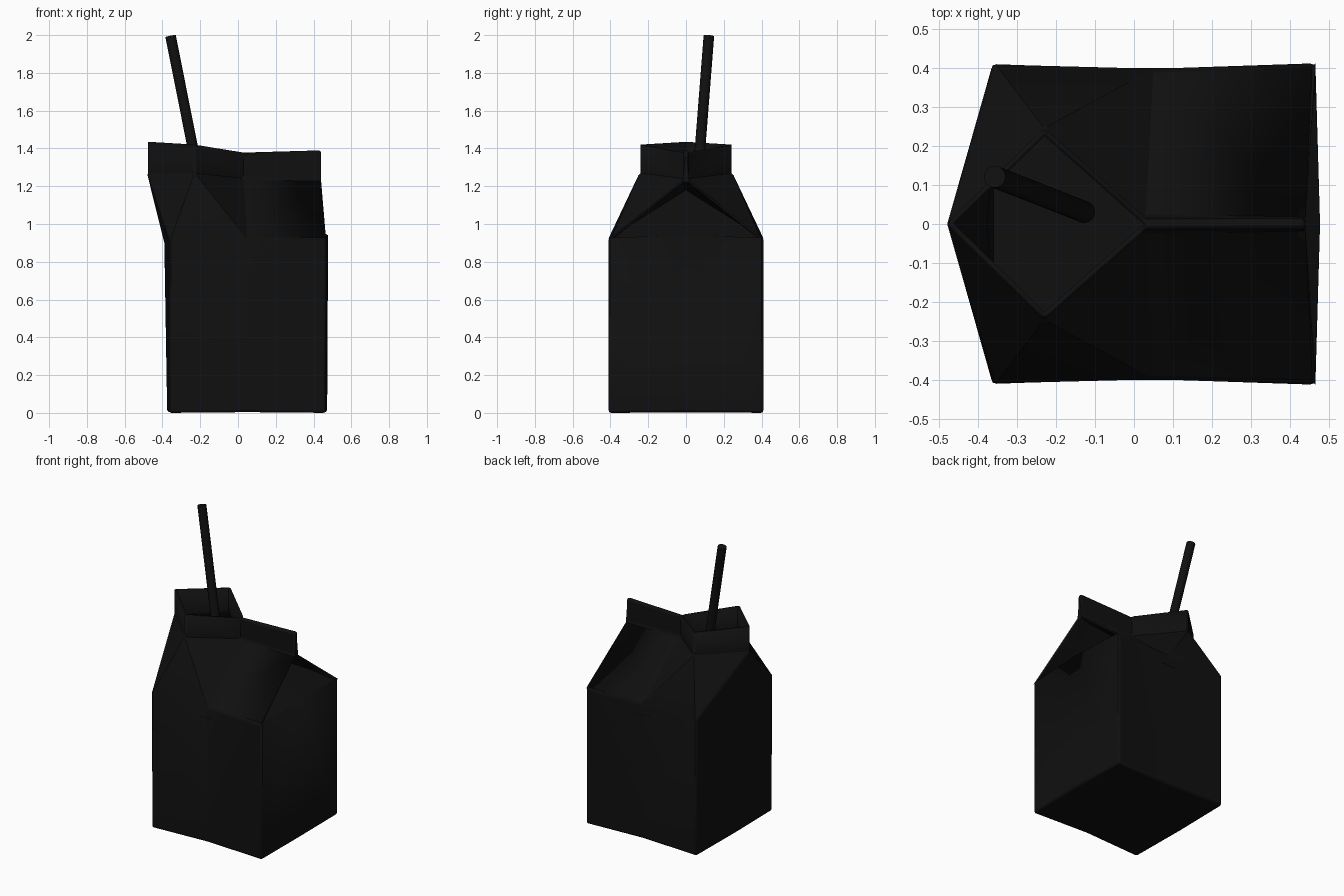
import bpy, bmesh
from mathutils import Vector

if "Cube" in bpy.data.objects:
    bpy.data.objects.remove(bpy.data.objects["Cube"])

mat = bpy.data.materials.new("black_card")
mat.diffuse_color = (0.005, 0.005, 0.005, 1)
mat.use_nodes = True
mat.node_tree.nodes["Principled BSDF"].inputs["Base Color"].default_value = mat.diffuse_color


def make(name, points, faces):
    """Mesh from named points; points and faces repeat across y = 0 (upper case = mirrored)."""
    bm = bmesh.new()
    verts = {}
    for k, co in points.items():
        verts[k] = bm.verts.new(co)
        if abs(co[1]) > 1e-5:
            verts[k.upper()] = bm.verts.new((co[0], -co[1], co[2]))
    done = set()
    for f in faces:
        names = f.split()
        flipped = [n.swapcase() if n.swapcase() in verts else n for n in names]
        for s in (names, flipped):
            key = frozenset(s)
            if key not in done:
                done.add(key)
                bm.faces.new([verts[n] for n in s])
    bmesh.ops.recalc_face_normals(bm, faces=bm.faces)
    me = bpy.data.meshes.new(name)
    bm.to_mesh(me)
    bm.free()
    ob = bpy.data.objects.new(name, me)
    bpy.context.collection.objects.link(ob)
    me.materials.append(mat)
    return ob


def smooth(ob):
    bpy.ops.object.select_all(action='DESELECT')
    ob.select_set(True)
    bpy.context.view_layer.objects.active = ob
    bpy.ops.object.shade_smooth_by_angle(angle=0.5)


# Key points: b = base, t = top of the body walls, s/u = spout, r/u = ridge fin
pts = {
    "bl": (-.365, -.41, 0), "bf": (.05, -.395, .004), "br": (.465, -.41, 0),
    "bm": (.472, 0, .004), "bn": (-.375, 0, .004),
    "tl": (-.365, -.412, .92), "tf": (.05, -.398, .92), "tr": (.465, -.412, .92),
    "tm": (.477, 0, .94), "tn": (-.39, 0, .9),
    "sn": (-.482, 0, 1.27), "sf": (-.23, -.246, 1.27), "r0": (.03, -.015, 1.24), "r1": (.44, -.015, 1.23),
    "un": (-.482, 0, 1.435), "uf": (-.23, -.246, 1.42), "u0": (.03, -.015, 1.378), "u1": (.44, -.015, 1.39),
}

# Carton shell: walls, roof panels, open spout collar and sealed fin
shell = make("carton", pts, [
    "bl bf tf tl", "bf br tr tf", "br bm tm tr", "bn bl tl tn",
    "bl bf BF BL bn", "bf br bm BR BF",
    "tl tf sf", "tf r0 sf", "tf tr r1 r0", "tn tl sn", "tl sf sn",
    "sn sf uf un", "sf r0 u0 uf", "r0 r1 u1 u0",
    "r1 R1 U1 u1", "u0 u1 U1 U0",
])
bev = shell.modifiers.new("bevel", 'BEVEL')
bev.width = .013
bev.segments = 2
bev.limit_method = 'ANGLE'
bev.angle_limit = 0.85
sol = shell.modifiers.new("thickness", 'SOLIDIFY')
sol.thickness = .015
sol.offset = -1
smooth(shell)

# Tucked-in gable end beneath the fin
make("gable_infold", {"tr": pts["tr"], "tm": pts["tm"], "r1": pts["r1"], "a": (.08, 0, 1.18)},
     ["tr tm a", "tr a r1", "r1 R1 a"])

# Drink surface inside
make("drink", {"l": (-.36, -.4, .85), "r": (.46, -.4, .85)}, ["l r R L"])

# Leaning straw
top, low = Vector((-.357, .121, 1.995)), Vector((-.125, .03, .83))
d = top - low
bpy.ops.mesh.primitive_cylinder_add(vertices=20, radius=.028, depth=d.length, location=(top + low) / 2,
                                    rotation=d.to_track_quat('Z', 'Y').to_euler())
straw = bpy.context.object
straw.name = "straw"
straw.data.materials.append(mat)
smooth(straw)
